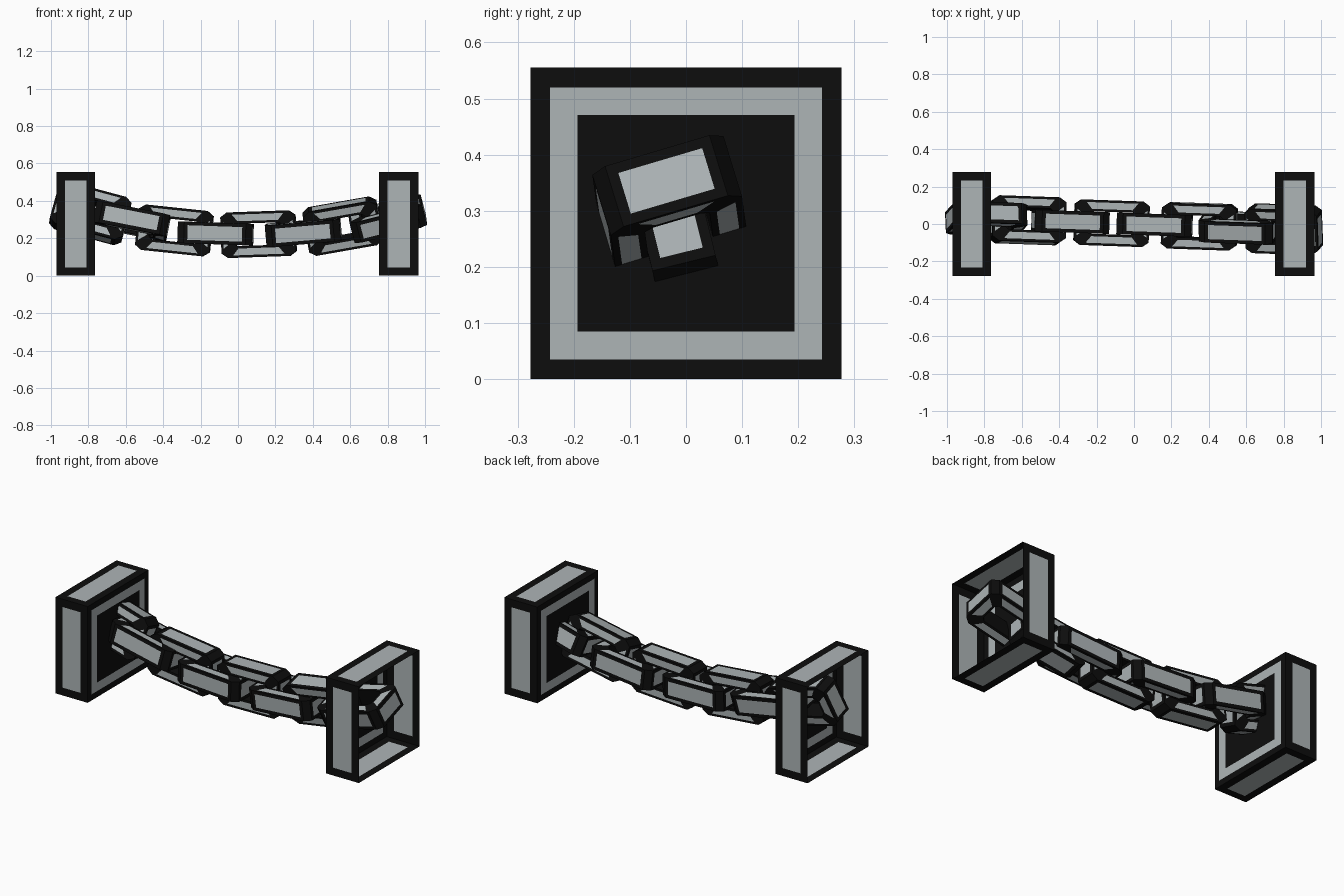
import bpy, bmesh, math
from mathutils import Matrix, Vector

if "Cube" in bpy.data.objects:
    bpy.data.objects.remove(bpy.data.objects["Cube"])


def material(name, rgb):
    m = bpy.data.materials.new(name)
    m.diffuse_color = (*rgb, 1)
    m.use_nodes = True
    m.node_tree.nodes["Principled BSDF"].inputs["Base Color"].default_value = m.diffuse_color
    return m


BLACK = material("black edging", (0.004, 0.004, 0.004))
STEEL = material("pale steel", (0.42, 0.46, 0.47))


def finish(bm, name, matrix=Matrix()):
    me = bpy.data.meshes.new(name)
    bm.to_mesh(me)
    bm.free()
    me.materials.append(BLACK)
    me.materials.append(STEEL)
    ob = bpy.data.objects.new(name, me)
    ob.matrix_world = matrix
    bpy.context.collection.objects.link(ob)
    return ob


def panel(bm, faces, width):
    """Inset each face and colour its middle steel."""
    bmesh.ops.inset_individual(bm, faces=faces, thickness=width, use_even_offset=True)
    for f in faces:
        f.material_index = 1


# open box bracket: four walls and a back plate facing the chain
def bracket(name, x_open, x_plate):
    h = 0.2775
    bm = bmesh.new()
    corners = [(-h, 0), (h, 0), (h, 2 * h), (-h, 2 * h)]
    outer = [bm.verts.new((x_open, *c)) for c in corners]
    inner = [bm.verts.new((x_plate, *c)) for c in corners]
    walls = [bm.faces.new((outer[i], outer[(i + 1) % 4], inner[(i + 1) % 4], inner[i]))
             for i in range(4)]
    plate = bm.faces.new(inner)
    bmesh.ops.recalc_face_normals(bm, faces=bm.faces)
    panel(bm, walls, 0.045)
    panel(bm, [plate], 0.035)
    # black middle of the plate
    bmesh.ops.inset_individual(bm, faces=[plate], thickness=0.07)
    ring = {f for e in plate.edges for f in e.link_faces} - {plate}
    for f in ring:
        f.material_index = 1
    plate.material_index = 0
    finish(bm, name)


bracket("left_bracket", -0.97, -0.765)
bracket("right_bracket", 0.965, 0.755)


# chain link: chamfered rectangular ring, long in x, wide in y
def link(name, matrix):
    L, W, T, c, d = 0.2, 0.122, 0.058, 0.035, 0.025
    hl, hw, k = 0.13, 0.06, 0.015

    def outline(l, w, cx, cy):
        return [(l, -w + cy), (l, w - cy), (l - cx, w), (-l + cx, w),
                (-l, w - cy), (-l, -w + cy), (-l + cx, -w), (l - cx, -w)]

    bm = bmesh.new()
    rings = [[bm.verts.new((x, y, z)) for x, y in o]
             for o, z in ((outline(L, W, c, d), T), (outline(L, W, c, d), -T),
                          (outline(hl, hw, k, k), -T), (outline(hl, hw, k, k), T))]
    steel = []
    for a in range(4):
        p, q = rings[a], rings[(a + 1) % 4]
        for i in range(8):
            j = (i + 1) % 8
            f = bm.faces.new((p[i], q[i], q[j], p[j]))
            # straight sides get panels; chamfers and hole stay black
            if i % 2 == 0 and a != 2:
                steel.append((f, 0.019 if a == 0 else 0.013))
    bmesh.ops.recalc_face_normals(bm, faces=bm.faces)
    for f, w in steel:
        panel(bm, [f], w)
    finish(bm, name, matrix)


# sagging chain: x, z, slope angle, roll; every other link stands upright
chain = [(-0.79, 0.335, 15, -17), (-0.57, 0.292, 11, -8), (-0.34, 0.242, 6, 0),
         (-0.12, 0.226, 2, 0), (0.11, 0.222, -2, 0), (0.35, 0.232, -5, 3),
         (0.56, 0.265, -10, 14), (0.80, 0.305, -14, 17)]
for n, (x, z, pitch, roll) in enumerate(chain):
    upright = 90 if n % 2 == 0 else 0
    m = (Matrix.Translation(Vector((x, -0.035 * x, z)))
         @ Matrix.Rotation(math.radians(-2), 4, 'Z')
         @ Matrix.Rotation(math.radians(pitch), 4, 'Y')
         @ Matrix.Rotation(math.radians(roll + upright), 4, 'X'))
    link(f"chain_link_{n + 1}", m)
